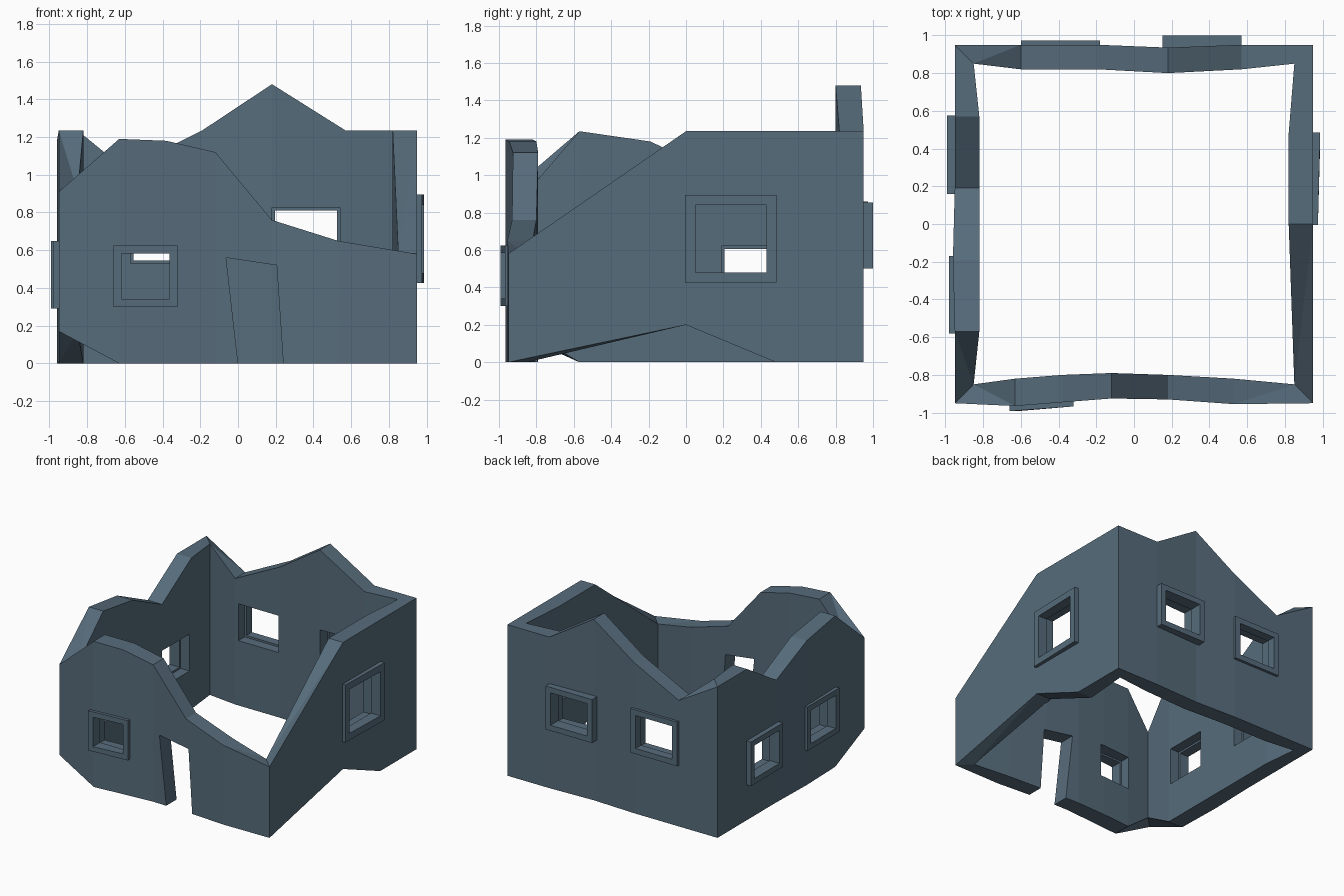
import bpy, bmesh

if "Cube" in bpy.data.objects:
    bpy.data.objects.remove(bpy.data.objects["Cube"])

slate = bpy.data.materials.new("slate_stone")
slate.diffuse_color = (0.095, 0.15, 0.20, 1)
slate.use_nodes = True
slate.node_tree.nodes["Principled BSDF"].inputs["Base Color"].default_value = slate.diffuse_color


def place(side, t, d, z):
    """Wall coordinates (along, outward, up) to world; sides: 0 front, 1 right, 2 back, 3 left."""
    x, y = t, -d
    for _ in range(side):
        x, y = -y, x
    return (x, y, z)


def finish(bm, name):
    bmesh.ops.recalc_face_normals(bm, faces=bm.faces)
    mesh = bpy.data.meshes.new(name)
    bm.to_mesh(mesh)
    bm.free()
    mesh.materials.append(slate)
    obj = bpy.data.objects.new(name, mesh)
    bpy.context.collection.objects.link(obj)
    return obj


def bridge(bm, rings):
    """Closed loop of quads between neighbouring four-point sections."""
    n = len(rings)
    for i in range(n):
        a, b = rings[i], rings[(i + 1) % n]
        for j in range(4):
            k = (j + 1) % 4
            bm.faces.new((a[j], a[k], b[k], b[j]))


# Broken walls: per side, stations of (along, bottom, top, outer, inner), starting at its corner
E, I = 0.95, 0.85
sides = [
    [(-E, 0.17, 0.91, E, I), (-0.63, 0, 1.19, 0.965, 0.82), (-0.38, 0, 1.18, 0.945, 0.80),
     (-0.12, 0, 1.12, 0.925, 0.79), (0.18, 0, 0.76, 0.93, 0.80), (0.53, 0, 0.65, 0.955, 0.82)],
    [(-E, 0, 0.58, E, I), (0, 0.2, 1.235, E, 0.82), (0.48, 0, 1.235, E, 0.82)],
    [(-E, 0, 1.235, E, I), (-0.57, 0, 1.235, E, 0.82), (-0.18, 0, 1.48, 0.935, 0.80),
     (0.19, 0, 1.235, E, 0.82), (0.6, 0, 1.03, E, 0.82)],
    [(-E, 0, 1.235, E, I), (-0.57, 0, 1.235, E, 0.82), (-0.19, 0, 1.0, E, 0.82),
     (0.19, 0, 1.18, 0.96, 0.82), (0.57, 0, 1.235, E, 0.82)],
]
bm = bmesh.new()
sections = []
for side, stations in enumerate(sides):
    for t, low, high, outer, inner in stations:
        ti = max(-I, t)
        pts = [(t, outer, low), (t, outer, high), (ti, inner, high), (ti, inner, low)]
        sections.append([bm.verts.new(place(side, *p)) for p in pts])
bridge(bm, sections)
bmesh.ops.triangulate(bm, faces=bm.faces)
walls = finish(bm, "ruined_walls")

# Windows: side, along start/end, bottom/top, outward depth at start/end, border width
windows = [
    ("front_window", 0, -0.66, -0.32, 0.30, 0.625, 0.992, 0.967, 0.042),
    ("right_window", 1, -0.005, 0.485, 0.425, 0.895, 0.975, 0.987, 0.055),
    ("back_right_window", 2, -0.57, -0.15, 0.50, 0.855, 1.0, 1.0, 0.045),
    ("back_left_window", 2, 0.18, 0.60, 0.50, 0.86, 0.972, 0.972, 0.045),
    ("left_back_window", 3, -0.575, -0.16, 0.29, 0.65, 0.99, 0.99, 0.045),
    ("left_front_window", 3, 0.17, 0.58, 0.29, 0.65, 0.98, 0.98, 0.045),
]
cut = bmesh.new()


def add_cutter(side, outline):
    loops = [[cut.verts.new(place(side, t, d, z)) for t, z in outline] for d in (0.65, 1.2)]
    cut.faces.new(loops[0])
    cut.faces.new(loops[1])
    for j in range(4):
        k = (j + 1) % 4
        cut.faces.new((loops[0][j], loops[0][k], loops[1][k], loops[1][j]))


for name, side, t0, t1, z0, z1, d0, d1, w in windows:
    # Frame: square section swept around the opening
    bm = bmesh.new()
    rings = []
    for s, h in ((0, 0), (1, 0), (1, 1), (0, 1)):
        t, z, d = (t0, t1)[s], (z0, z1)[h], (d0, d1)[s]
        ti, zi = t + w * (1 - 2 * s), z + w * (1 - 2 * h)
        pts = [(t, d, z), (ti, d, zi), (ti, 0.90, zi), (t, 0.90, z)]
        rings.append([bm.verts.new(place(side, *p)) for p in pts])
    bridge(bm, rings)
    finish(bm, name + "_frame")
    # Opening in the wall, slightly wider than the frame opening
    g = w * 0.65
    add_cutter(side, [(t0 + g, z0 + g), (t1 - g, z0 + g), (t1 - g, z1 - g), (t0 + g, z1 - g)])

# Crooked doorway
add_cutter(0, [(0.006, -0.05), (0.243, -0.05), (0.205, 0.52), (-0.063, 0.56)])
cutter = finish(cut, "opening_cutter")
cutter.hide_render = True
cutter.hide_viewport = False
cutter.display_type = 'WIRE'

mod = walls.modifiers.new("openings", 'BOOLEAN')
mod.operation = 'DIFFERENCE'
mod.solver = 'EXACT'
mod.object = cutter
